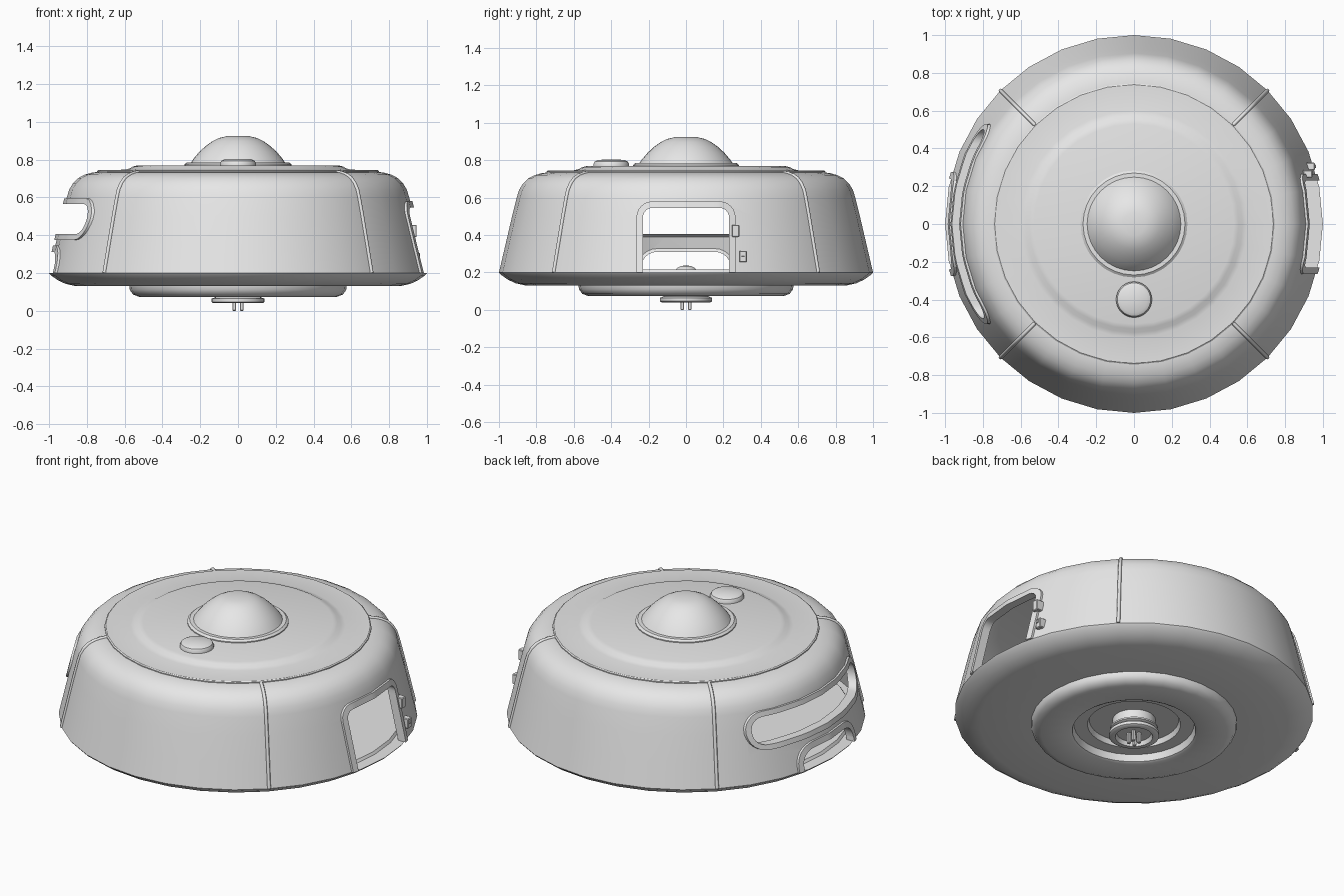
import bpy, bmesh
from math import pi, sin, cos, atan2, sqrt, radians
from mathutils import Matrix

SIDES = 32
STEP = 2 * pi / SIDES

if "Cube" in bpy.data.objects:
    bpy.data.objects.remove(bpy.data.objects["Cube"])

grey = bpy.data.materials.new("plain_grey")
grey.use_nodes = True
grey.diffuse_color = (0.8, 0.8, 0.8, 1)
grey.node_tree.nodes["Principled BSDF"].inputs["Base Color"].default_value = (0.8, 0.8, 0.8, 1)


def smooth(obj):
    bpy.ops.object.select_all(action='DESELECT')
    obj.select_set(True)
    bpy.context.view_layer.objects.active = obj
    bpy.ops.object.shade_smooth_by_angle(angle=radians(35))


def finish(name, bm, shade=True):
    bmesh.ops.recalc_face_normals(bm, faces=bm.faces)
    mesh = bpy.data.meshes.new(name)
    bm.to_mesh(mesh)
    bm.free()
    mesh.materials.append(grey)
    obj = bpy.data.objects.new(name, mesh)
    bpy.context.collection.objects.link(obj)
    if shade:
        smooth(obj)
    return obj


def lathe(name, profile, closed=False, centre=(0, 0), shade=True):
    """Turn an (r, z) profile around the vertical axis."""
    bm = bmesh.new()
    verts = [bm.verts.new((r, 0, z)) for r, z in profile]
    edges = [bm.edges.new(pair) for pair in zip(verts, verts[1:])]
    if closed:
        edges.append(bm.edges.new((verts[-1], verts[0])))
    bmesh.ops.spin(bm, geom=verts + edges, cent=(0, 0, 0), axis=(0, 0, 1),
                   angle=2 * pi, steps=SIDES)
    bmesh.ops.remove_doubles(bm, verts=bm.verts, dist=0.0005)
    bmesh.ops.translate(bm, verts=bm.verts, vec=(*centre, 0))
    return finish(name, bm, shade)


def wall_radius(z):
    for (r0, z0), (r1, z1) in zip(WALL, WALL[1:]):
        if z <= z1:
            return r0 + (r1 - r0) * (z - z0) / (z1 - z0)
    return WALL[-1][0]


def on_wall(y, z, lift):
    """Distance along x to the faceted wall at a given y and z."""
    r = wall_radius(z)
    a = atan2(y, sqrt(r * r - y * y))
    r = r * cos(STEP / 2) / cos(a % STEP - STEP / 2) + lift
    return sqrt(r * r - y * y)


def outline(w, z0, z1, r, is_open):
    """Rounded opening as (y, z) points; open ones stand on the floor."""
    spots = [(w - r, z1 - r, 0), (r - w, z1 - r, 90)]
    if not is_open:
        spots += [(r - w, z0 + r, 180), (w - r, z0 + r, 270)]
    arcs = [[(y + r * cos(radians(a + 15 * i)), z + r * sin(radians(a + 15 * i)))
             for i in range(7)] for y, z, a in spots]
    arcs = [[(w, z0)]] + arcs + [[(-w, z0)]] if is_open else arcs + [arcs[0]]
    pts = []
    for one, two in zip(arcs, arcs[1:]):
        (ya, za), (yb, zb) = one[-1], two[0]
        pts += one + [(ya + (yb - ya) * k / 16, za + (zb - za) * k / 16) for k in range(1, 16)]
    return pts + arcs[-1] if is_open else pts


def frame(name, side, w, z0, z1, r, band, is_open):
    """Raised frame that hugs the wall around an opening."""
    outer = outline(w, z0, z1, r, is_open)
    inner = outline(w - band, z0 if is_open else z0 + band, z1 - band, r - band, is_open)
    bm = bmesh.new()
    rings = []
    for o, i in zip(outer, inner):
        corners = [(o, -0.01), (o, 0.012), (i, 0.012), (i, -0.04)]
        rings.append([bm.verts.new((side * on_wall(*p, h), *p)) for p, h in corners])
    pairs = list(zip(rings, rings[1:]))
    if is_open:
        bm.faces.new(rings[0])
        bm.faces.new(rings[-1])
    else:
        pairs.append((rings[-1], rings[0]))
    for a, b in pairs:
        for k in range(4):
            n = (k + 1) % 4
            bm.faces.new((a[k], a[n], b[n], b[k]))
    return finish(name, bm)


def cutter(side, w, z0, z1, r, band, is_open):
    half = band / 2
    z0 = z0 - 0.05 if is_open else z0 + half
    bm = bmesh.new()
    pts = outline(w - half, z0, z1 - half, r - half, is_open)
    near = [bm.verts.new((side * 0.6, y, z)) for y, z in pts]
    far = [bm.verts.new((side * 1.2, y, z)) for y, z in pts]
    bm.faces.new(near)
    bm.faces.new(far)
    for i in range(len(pts)):
        n = (i + 1) % len(pts)
        bm.faces.new((near[i], near[n], far[n], far[i]))
    obj = finish("cutter", bm, False)
    obj.hide_render = True
    return obj


def box(name, centre, size, bevel=0.004):
    bm = bmesh.new()
    bmesh.ops.create_cube(bm, size=1, matrix=Matrix.Translation(centre) @ Matrix.Diagonal((*size, 1)))
    bmesh.ops.bevel(bm, geom=bm.edges[:], offset=bevel, segments=1, affect='EDGES')
    return finish(name, bm, False)


# Hollow wall and roof
WALL = [(1.0, .2), (.965, .35), (.93, .5), (.905, .6), (.893, .64),
        (.872, .675), (.845, .702), (.81, .72), (.775, .73), (.74, .735)]
lining = [(0, .70), (.76, .70), (.84, .66), (.875, .6), (.9, .5), (.97, .2)]
shell = lathe("wall_shell", WALL + [(0, .735)] + lining, closed=True, shade=False)

# Door, long window and low hatch: cut each opening, then frame it
openings = {
    "door_frame": (1, .265, .2, .58, .085, .035, True),
    "window_frame": (-1, .53, .375, .595, .105, .03, False),
    "hatch_frame": (-1, .275, .2, .345, .12, .035, True),
}
cutters = []
for name, spec in openings.items():
    frame(name, *spec)
    cutters.append(cutter(*spec))
    cut = shell.modifiers.new("cut_" + name, 'BOOLEAN')
    cut.operation = 'DIFFERENCE'
    cut.solver = 'EXACT'
    cut.object = cutters[-1]
bpy.context.view_layer.update()
depsgraph = bpy.context.evaluated_depsgraph_get()
shell.data = bpy.data.meshes.new_from_object(shell.evaluated_get(depsgraph))
shell.modifiers.clear()
for obj in cutters:
    bpy.data.objects.remove(obj)
smooth(shell)

# Roof lid, dome with its collar, and the round button
lathe("roof_lid", [(.745, .725), (.745, .74), (.738, .745), (.6, .746), (.575, .752),
                   (.555, .763), (.53, .769), (0, .769)])
lathe("dome_collar", [(.283, .765), (.283, .775), (.27, .785), (.24, .785)])
lathe("dome", [(.255, .775), (.235, .805), (.205, .84), (.17, .872), (.135, .897),
               (.1, .914), (.06, .923), (0, .925)])
lathe("roof_button", [(.095, .765), (.095, .78), (.088, .793), (.07, .802), (0, .804)],
      centre=(0, -.4))

# Raised seams on the four diagonals
for i in range(4):
    curve = bpy.data.curves.new("wall_seam", 'CURVE')
    curve.dimensions = '3D'
    curve.bevel_depth = 0.01
    curve.bevel_resolution = 1
    curve.use_fill_caps = True
    line = curve.splines.new('POLY')
    line.points.add(len(WALL) - 1)
    for point, (r, z) in zip(line.points, WALL):
        point.co = (r, 0, z, 1)
    curve.materials.append(grey)
    seam = bpy.data.objects.new("wall_seam", curve)
    seam.rotation_euler.z = pi / 4 + i * pi / 2
    bpy.context.collection.objects.link(seam)

# Base with a stepped underside, and the inner floor
lathe("base", [(0, .2), (1.0, .2), (.99, .188), (.95, .16), (.91, .142), (.86, .131),
               (.575, .131), (.572, .11), (.555, .086), (.52, .073), (.36, .073),
               (.345, .08), (.335, .12), (.26, .12), (.25, .15), (0, .15)])
lathe("floor", [(.93, .2), (.92, .215), (0, .215)])
lathe("floor_knob", [(.06, .21), (.045, .226), (.025, .235), (0, .237)])

# Threaded socket underneath, with four prongs
lathe("socket", [(.12, .155), (.12, .1), (.135, .094), (.135, .084), (.12, .078),
                 (.12, .072), (.14, .064), (.14, .046), (.13, .04), (.105, .04),
                 (.095, .065), (0, .065)])
for sx in (-1, 1):
    for sy in (-1, 1):
        box("socket_prong", (sx * .02, sy * .02, .035), (.02, .02, .07), .003)

# Door latch and keypad
box("door_latch", (.92, .265, .422), (.05, .04, .065))
box("keypad", (.932, .305, .285), (.05, .04, .06))
box("keypad_button", (.957, .305, .295), (.012, .018, .02), .002)
